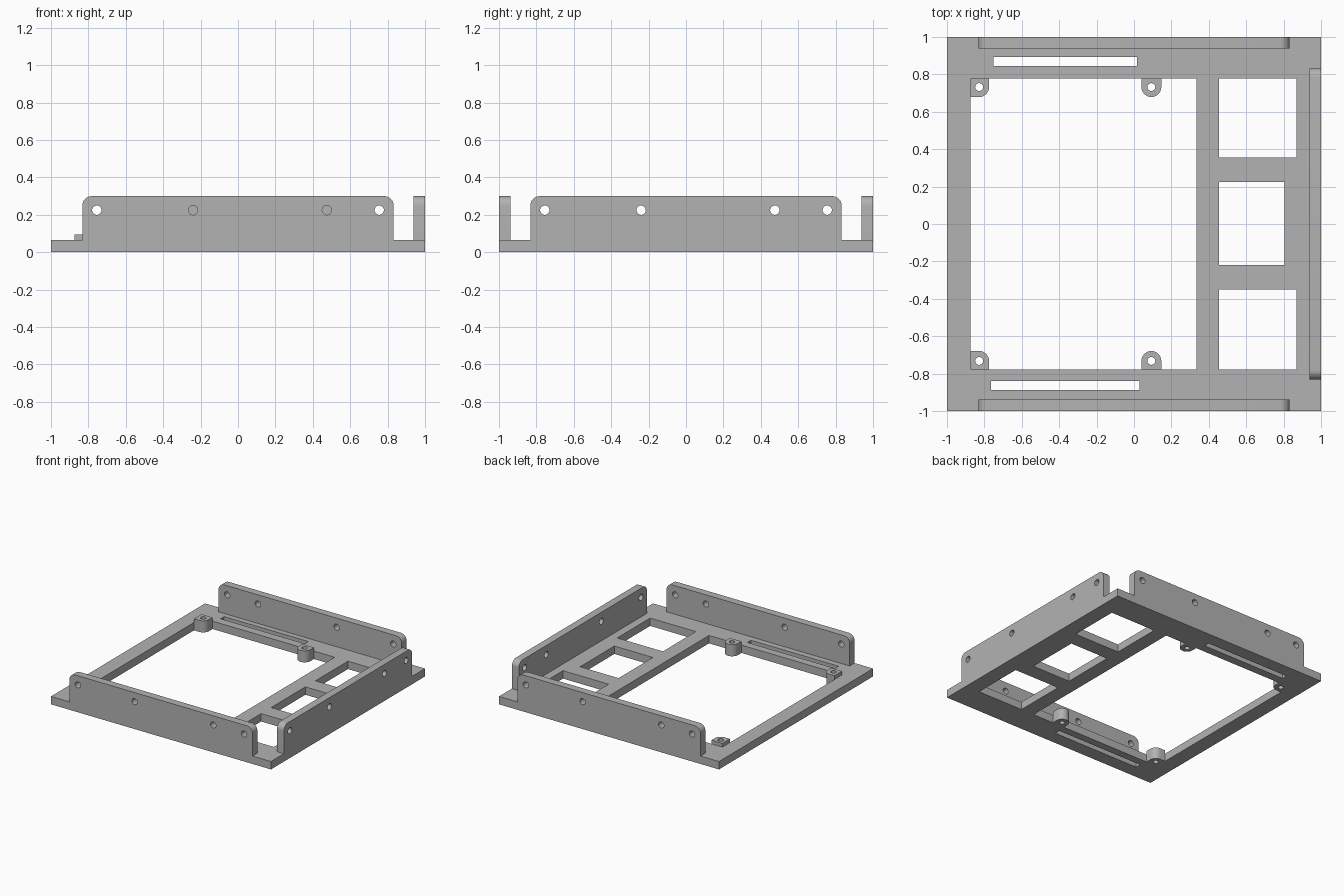
import bpy
import bmesh
from math import cos, sin, pi
from mathutils import Matrix

cube = bpy.data.objects.get("Cube")
if cube:
    bpy.data.objects.remove(cube, do_unlink=True)

GREY = (0.45, 0.45, 0.45, 1)
grey = bpy.data.materials.new("plain_grey")
grey.use_nodes = True
grey.diffuse_color = GREY
grey.node_tree.nodes["Principled BSDF"].inputs["Base Color"].default_value = GREY

PLATE = 0.065      # plate thickness
BOSS = 0.095       # boss height
WALL = 0.063       # wall thickness
TOP = 0.3          # wall height


def rect(x0, x1, y0, y1):
    return [(x0, y0), (x1, y0), (x1, y1), (x0, y1)]


def arc(cx, cy, r, a0, a1, n=8):
    return [(cx + r * cos(a0 + (a1 - a0) * i / n),
             cy + r * sin(a0 + (a1 - a0) * i / n)) for i in range(n + 1)]


def circle(cx, cy, r):
    return arc(cx, cy, r, 0, 2 * pi, 24)[:-1]


def extruded(name, loops, depth, matrix=Matrix()):
    """Fill an outline with holes, then extrude it upwards and place it."""
    bm = bmesh.new()
    edges = []
    for loop in loops:
        vs = [bm.verts.new((x, y, 0)) for x, y in loop]
        edges += [bm.edges.new((a, b)) for a, b in zip(vs, vs[1:] + vs[:1])]
    bmesh.ops.triangle_fill(bm, edges=edges, use_beauty=True, use_dissolve=False)
    ext = bmesh.ops.extrude_face_region(bm, geom=bm.faces[:], use_keep_orig=True)
    new = [v for v in ext["geom"] if isinstance(v, bmesh.types.BMVert)]
    bmesh.ops.translate(bm, verts=new, vec=(0, 0, depth))
    bmesh.ops.transform(bm, matrix=matrix, verts=bm.verts[:])
    bmesh.ops.recalc_face_normals(bm, faces=bm.faces[:])
    mesh = bpy.data.meshes.new(name)
    bm.to_mesh(mesh)
    bm.free()
    mesh.materials.append(grey)
    obj = bpy.data.objects.new(name, mesh)
    bpy.context.collection.objects.link(obj)
    bpy.ops.object.select_all(action="DESELECT")
    obj.select_set(True)
    bpy.context.view_layer.objects.active = obj
    bpy.ops.object.shade_smooth_by_angle(angle=pi / 6)
    return obj


# Base plate with its windows and two cable slots
extruded("base_plate", [
    rect(-1, 1, -1, 1),
    rect(-0.875, 0.335, -0.777, 0.777),
    rect(0.455, 0.87, 0.355, 0.777),
    rect(0.455, 0.805, -0.22, 0.225),
    rect(0.455, 0.87, -0.777, -0.35),
    rect(-0.75, 0.015, 0.845, 0.892),
    rect(-0.765, 0.03, -0.887, -0.84),
], PLATE)

# Upright walls: rounded top corners and four screw holes, turned about z
HALF, R = 0.832, 0.05
wall = [(-HALF, PLATE), (HALF, PLATE)]
wall += arc(HALF - R, TOP - R, R, 0, pi / 2)
wall += arc(R - HALF, TOP - R, R, pi / 2, pi)
holes = [circle(x, 0.225, 0.025) for x in (-0.755, -0.24, 0.475, 0.755)]
upright = Matrix.Translation((0, WALL - 1, 0)) @ Matrix.Rotation(pi / 2, 4, "X")
for name, turn in (("front_wall", 0), ("left_wall", pi / 2), ("back_wall", pi)):
    extruded(name, [wall] + holes, WALL, Matrix.Rotation(turn, 4, "Z") @ upright)

# Screw bosses reaching into the large window, mirrored front to back
EDGE, CY, BR = 0.777, 0.732, 0.053
corner = [(-0.875, EDGE), (-0.875, CY - BR)]
corner += arc(-0.828, CY, BR, -pi / 2, 0) + [(-0.828 + BR, EDGE)]
middle = [(0.093 - BR, EDGE)] + arc(0.093, CY, BR, pi, 2 * pi, 16)
middle += [(0.093 + BR, EDGE)]
for side, sy in (("back", 1), ("front", -1)):
    flip = Matrix.Diagonal((1, sy, 1, 1))
    for kind, outline, cx in (("corner", corner, -0.828), ("middle", middle, 0.093)):
        extruded(f"{side}_{kind}_boss", [outline, circle(cx, CY, 0.021)], BOSS, flip)
